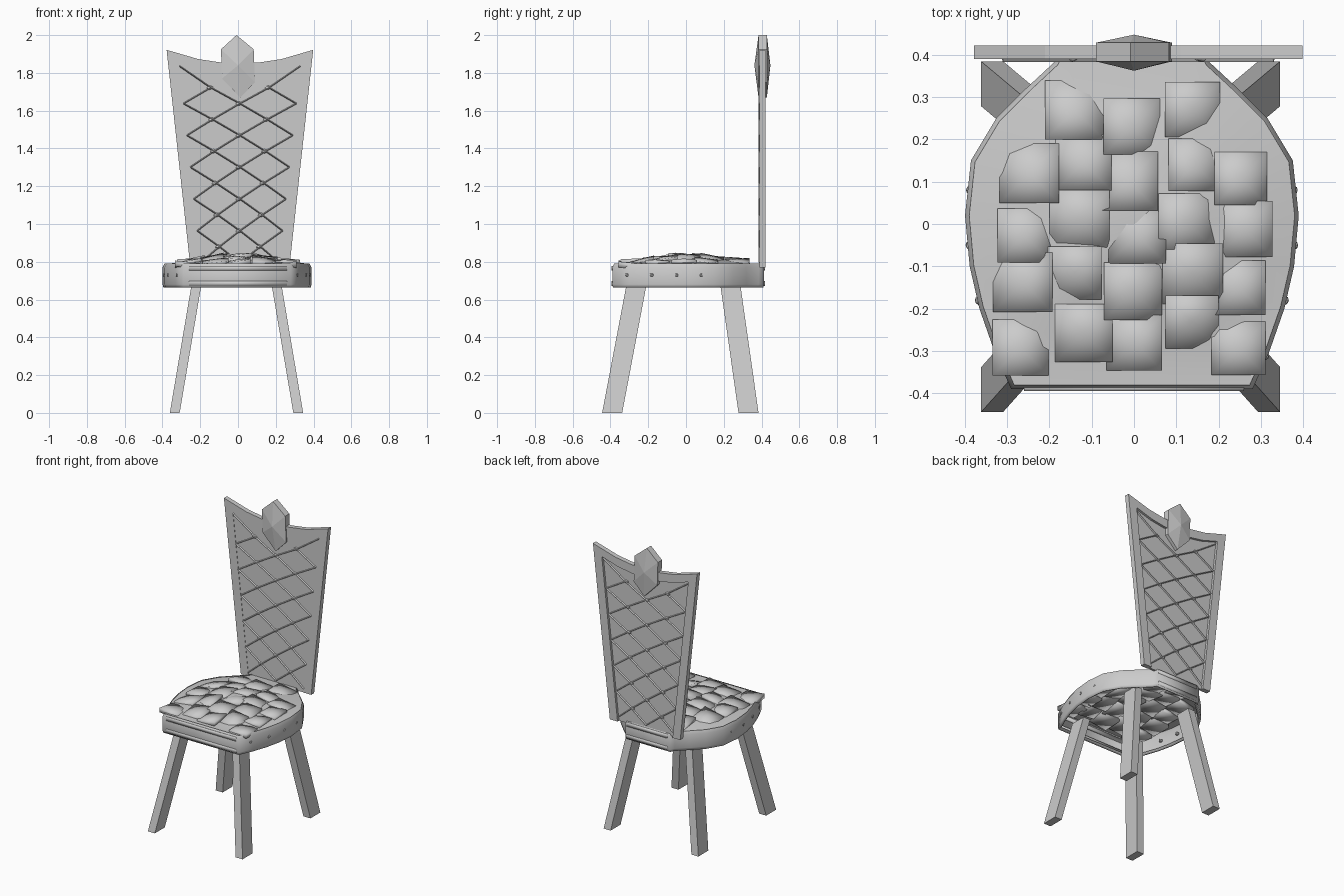
import bpy, bmesh, math, random
from mathutils import Vector

if "Cube" in bpy.data.objects:
    bpy.data.objects.remove(bpy.data.objects["Cube"])

random.seed(4)


def make(name, verts, faces, smooth=False):
    me = bpy.data.meshes.new(name)
    me.from_pydata(verts, [], faces)
    bm = bmesh.new()
    bm.from_mesh(me)
    bmesh.ops.recalc_face_normals(bm, faces=bm.faces)
    for face in bm.faces:
        face.smooth = smooth
    bm.to_mesh(me)
    bm.free()
    ob = bpy.data.objects.new(name, me)
    bpy.context.collection.objects.link(ob)
    return ob


def slab(name, pts, y0, y1, smooth=False):
    """Extrude an x/z outline along y."""
    n = len(pts)
    v = [(x, y0, z) for x, z in pts] + [(x, y1, z) for x, z in pts]
    f = [tuple(range(n)), tuple(range(n, 2 * n))]
    f += [(i, (i + 1) % n, (i + 1) % n + n, i + n) for i in range(n)]
    return make(name, v, f, smooth)


BOX = ((0, 1, 2, 3), (4, 5, 6, 7), (0, 1, 5, 4), (1, 2, 6, 5), (2, 3, 7, 6), (3, 0, 4, 7))

# Legs: slanted bars with a rectangular section
for sx, side in ((-1, "left"), (1, "right")):
    for sy, end, top in ((-1, "front", 0.23), (1, "back", 0.263)):
        v = []
        for cx, cy, z in ((0.327, 0.361, 0), (0.21, top, 0.69)):
            for dx, dy in ((-1, -1), (1, -1), (1, 1), (-1, 1)):
                v.append((-0.008 + sx * cx + dx * 0.026,
                          -0.03 + sy * cy + dy * 0.053, z))
        make(f"{end}_{side}_leg", v, BOX)

# Seat rim: barrel-shaped outline, open underneath
half = [(0.285, -0.39), (0.325, -0.3), (0.36, -0.2), (0.383, -0.1), (0.394, 0.02),
        (0.38, 0.15), (0.32, 0.25), (0.25, 0.32), (0.18, 0.385), (0.165, 0.413)]
outline = half + [(-x, y) for x, y in reversed(half)]
outline = [(x - 0.005, y) for x, y in outline]
n = len(outline)


def rings_to_faces(count):
    return [(r * n + i, r * n + (i + 1) % n, (r + 1) * n + (i + 1) % n, (r + 1) * n + i)
            for r in range(count - 1) for i in range(n)]


rings = [(0.95, 0.675), (0.97, 0.663), (0.99, 0.663), (1.0, 0.68), (1.0, 0.77), (0.975, 0.79)]
v = [(x * s, y * s, z) for s, z in rings for x, y in outline]
make("seat_rim", v, rings_to_faces(len(rings)), True)


# Cushion: shallow dome over the rim
def dome_at(x, y):
    s = math.hypot(x / 0.39, (y - 0.01) / 0.4)
    return 0.785 + 0.055 * max(0, 1 - s) ** 0.9


def pads(name, height, flip):
    """Patchwork of tilted, softly shaded square pads, staggered by column."""
    v, f = [], []
    for col in range(-2, 3):
        for row in range(-2, 4):
            cx = col * 0.13 + random.uniform(-0.015, 0.015)
            cy = row * 0.13 - 0.02 + (0.035 if col % 2 else 0) + random.uniform(-0.015, 0.015)
            if cy > 0.31 or (abs(cx) > 0.22 and cy > 0.22):
                continue
            h, k = random.uniform(0.062, 0.072), len(v)
            tx, ty = random.uniform(-0.15, 0.15), random.uniform(-0.15, 0.15)
            for drop in (0, -0.03):
                for dx, dy in ((-h, -h), (h, -h), (h, h), (-h, h)):
                    x, y = cx + dx, cy + dy
                    z = height(x, y) + flip * (0.006 + tx * dx + ty * dy + drop)
                    v.append((x, y, z))
            v.append((cx, cy, height(cx, cy) + flip * 0.012))
            f += [(k + i, k + (i + 1) % 4, k + 8) for i in range(4)]
            f += [tuple(k + q for q in s) for s in BOX[1:]]
    make(name, v, f, True)


scales = (0.975, 0.88, 0.65, 0.4, 0.2)
v = [(x * s, y * s, dome_at(x * s, y * s)) for s in scales for x, y in outline]
v.append((0, 0, 0.84))
b = (len(scales) - 1) * n
f = rings_to_faces(len(scales)) + [(b + i, b + (i + 1) % n, len(v) - 1) for i in range(n)]
make("seat_cushion", v, f, True)
pads("seat_pads", dome_at, 1)

# Flat facet studs let into the rim
def stud(name, loc, r=0.011):
    bpy.ops.mesh.primitive_ico_sphere_add(subdivisions=1, radius=r, location=loc)
    bpy.context.object.name = name


for y, x in ((-0.31, 0.313), (-0.18, 0.359), (-0.05, 0.381), (0.08, 0.38)):
    for s in (-1, 1):
        stud("rim_stud", (s * x - 0.005, y, 0.73), 0.013)

# Front and back rim trims
for y0, y1, w, name in ((-0.394, -0.38, 0.26, "front_trim"), (0.40, 0.417, 0.15, "back_trim")):
    for z in (0.685, 0.765):
        slab(name, [(-w, z - 0.012), (w, z - 0.012), (w, z + 0.012), (-w, z + 0.012)],
             y0, y1, True)

# Backrest frame: flaring uprights and a sagging top rail
C = 0.01
outer = [(0.262, 0.77), (0.388, 1.922), (0.22, 1.873), (0.1, 1.855)]
inner = [(0.205, 0.77), (0.322, 1.85), (0.2, 1.813), (0.1, 1.797)]
o = outer + [(-x, z) for x, z in reversed(outer)]
i_ = inner + [(-x, z) for x, z in reversed(inner)]
m = len(o)
v = [(C + x, y, z) for y in (0.39, 0.422) for pts in (o, i_) for x, z in pts]
f = []
for i in range(m - 1):
    j = i + 1
    f += [(i, j, m + j, m + i), (2 * m + i, 2 * m + j, 3 * m + j, 3 * m + i),
          (i, j, 2 * m + j, 2 * m + i), (m + i, m + j, 3 * m + j, 3 * m + i)]
for i in (0, m - 1):
    f.append((i, m + i, 3 * m + i, 2 * m + i))
make("back_frame", v, f)

# Back panel, flush in front and recessed behind
slab("back_panel", [(C + x, z) for x, z in i_], 0.392, 0.406)


# Diamond lattice of ridged cords with a button on each crossing
def node(c, r):
    z = 0.88 + r * 0.0842 + (0.03 if r == 11 else 0)
    return Vector((c * (0.205 + (z - 0.77) * 0.108) / 2, 0, z))


cords, buttons = [], []
for r in range(-1, 11):
    for c in range(-2, 3):
        if (r + c) % 2 == 0:
            continue
        a = node(c, r)
        if r >= 0 and abs(c) < 2:
            buttons.append(a)
        for d in (-1, 1):
            if abs(c + d) <= 2 and not (r == 10 and c + d == 0):
                cords.append((a, node(c + d, r + 1)))
v, f = [], []
for a, e in cords:
    t = (e - a).normalized()
    w = Vector((-t.z, 0, t.x)) * 0.0065
    k = len(v)
    for p in (a, e):
        for q, y in ((p - w, 0.399), (p, 0.383), (p + w, 0.399), (p, 0.415)):
            v.append((C + q.x, y, q.z))
    f += [tuple(k + q for q in s) for s in BOX]
make("back_lattice", v, f)
for p in buttons:
    for y in (0.392, 0.407):
        stud("back_button", (C + p.x - 0.005, y, p.z), 0.013)
        bpy.context.object.scale = (1.4, 0.7, 0.9)

# Crest: faceted gem, hexagonal outline with a raised centre on both faces
gem = [(-0.008, 2.0), (0.083, 1.925), (0.09, 1.75), (0.012, 1.67), (-0.085, 1.77), (-0.09, 1.925)]
v = [(x, y, z) for y in (0.384, 0.428) for x, z in gem] + [(0, 0.362, 1.84), (0, 0.447, 1.84)]
f = []
for i in range(6):
    j = (i + 1) % 6
    f += [(i, j, j + 6, i + 6), (i, j, 12), (i + 6, j + 6, 13)]
make("crest_gem", v, f)
